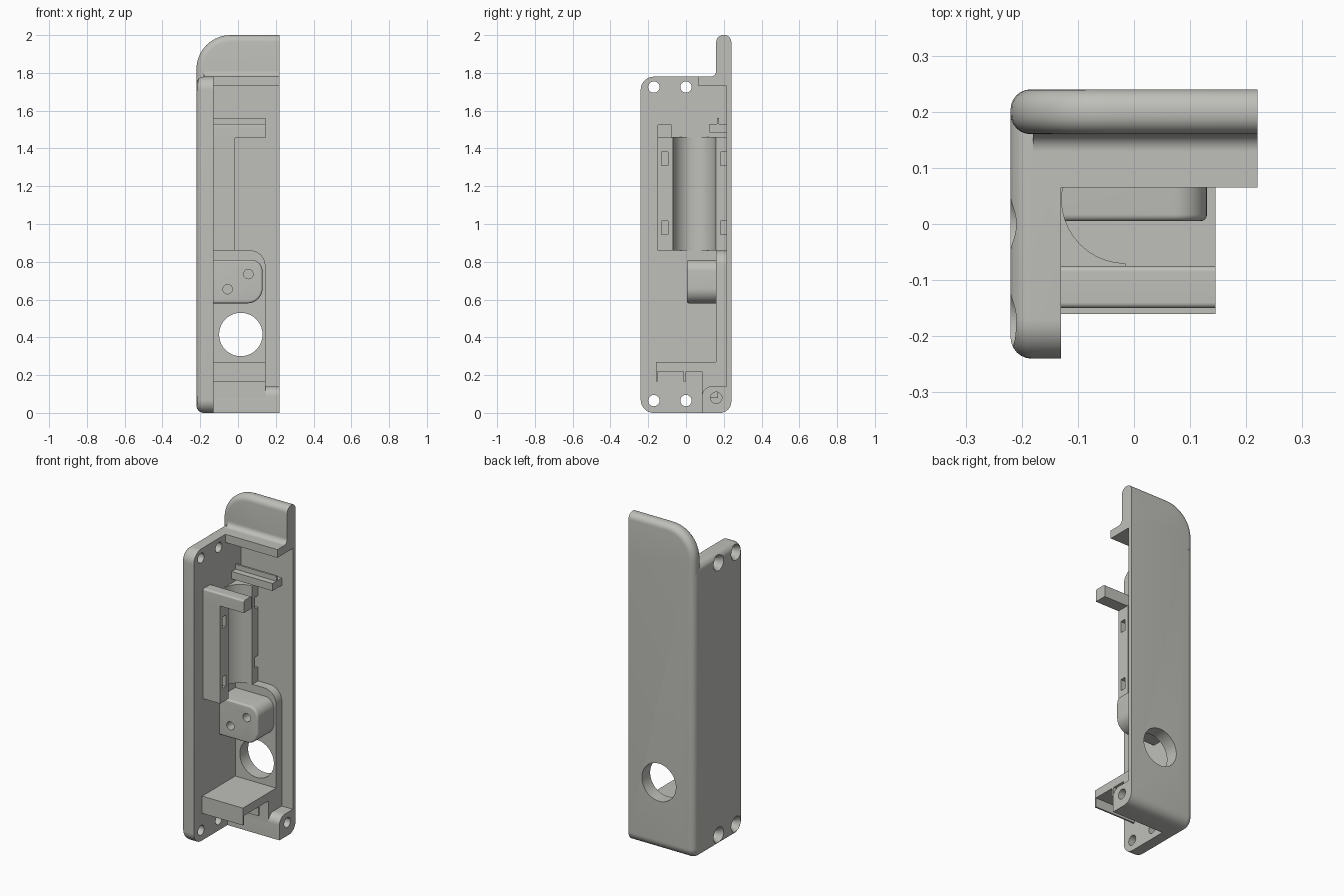
import bpy, bmesh, math
from mathutils import Vector, Matrix

if "Cube" in bpy.data.objects:
    bpy.data.objects.remove(bpy.data.objects["Cube"])

GREY = (0.52, 0.52, 0.49, 1)
mat = bpy.data.materials.new("warm grey plastic")
mat.use_nodes = True
mat.diffuse_color = GREY
mat.node_tree.nodes["Principled BSDF"].inputs["Base Color"].default_value = GREY


def rounded(points, steps=10):
    """Turn (u, v[, radius]) right-angle corners into an outline with arcs."""
    out = []
    for i, p in enumerate(points):
        c = Vector(p[:2])
        if len(p) < 3:
            new = [c]
        else:
            r = p[2]
            a = (Vector(points[i - 1][:2]) - c).normalized()
            b = (Vector(points[(i + 1) % len(points)][:2]) - c).normalized()
            mid = c + (a + b) * r
            angles = [k * math.pi / 2 / steps for k in range(steps + 1)]
            new = [mid - b * r * math.cos(t) - a * r * math.sin(t) for t in angles]
        out += [q for q in new if not out or (q - out[-1]).length > 1e-4]
    return out


def place(axis, u, v, d):
    return {"x": (d, u, v), "y": (u, d, v), "z": (u, v, d)}[axis]


def to_object(name, bm):
    bmesh.ops.recalc_face_normals(bm, faces=bm.faces)
    mesh = bpy.data.meshes.new(name)
    bm.to_mesh(mesh)
    bm.free()
    mesh.materials.append(mat)
    obj = bpy.data.objects.new(name, mesh)
    bpy.context.collection.objects.link(obj)
    return obj


def extrude(name, axis, points, lo, hi, bevel=0, pick=None):
    """Extrude an outline along an axis; round the edges whose ends all pass pick."""
    bm = bmesh.new()
    verts = [bm.verts.new(place(axis, u, v, lo)) for u, v in rounded(points)]
    face = bm.faces.new(verts)
    moved = bmesh.ops.extrude_face_region(bm, geom=[face])["geom"]
    shift = Vector(place(axis, 0, 0, hi - lo))
    bmesh.ops.translate(bm, vec=shift,
                        verts=[g for g in moved if isinstance(g, bmesh.types.BMVert)])
    bmesh.ops.recalc_face_normals(bm, faces=bm.faces)
    if bevel:
        edges = [e for e in bm.edges if all(pick(v.co) for v in e.verts)
                 and abs((e.verts[0].co - e.verts[1].co).dot(shift)) < 1e-6]
        bmesh.ops.bevel(bm, geom=edges, offset=bevel, segments=6, profile=0.5,
                        affect="EDGES", clamp_overlap=True)
    return to_object(name, bm)


def box(name, x, y, z):
    return extrude(name, "x", [(y[0], z[0]), (y[1], z[0]), (y[1], z[1]), (y[0], z[1])], *x)


def cone(axis, u, v, lo, hi, r1, r2):
    bm = bmesh.new()
    turn = {"x": Matrix.Rotation(math.pi / 2, 4, "Y"),
            "y": Matrix.Rotation(-math.pi / 2, 4, "X")}[axis]
    where = Matrix.Translation(place(axis, u, v, (lo + hi) / 2))
    bmesh.ops.create_cone(bm, cap_ends=True, segments=40, radius1=r1, radius2=r2,
                          depth=hi - lo, matrix=where @ turn)
    return to_object("cutter", bm)


def cut(obj, cutter):
    mod = obj.modifiers.new("cut", "BOOLEAN")
    mod.operation, mod.solver, mod.object = "DIFFERENCE", "EXACT", cutter
    bpy.context.view_layer.objects.active = obj
    bpy.ops.object.modifier_apply(modifier=mod.name)
    bpy.data.objects.remove(cutter)


WALL = -0.13    # inner face of the side wall
ROOT = -0.14    # where fittings sink into the side wall
REACH = 0.145   # free end of the fittings

# Housing: rounded outer shell, hollowed from the open side
housing = extrude("housing", "x",
                  [(-0.24, 0, 0.07), (0.24, 0, 0.06), (0.24, 1.78), (-0.24, 1.78, 0.07)],
                  -0.22, 0.22, 0.038, lambda c: c.x < -0.2)
cut(housing, extrude("cutter", "x",
                     [(-0.4, -0.1), (0.085, -0.1), (0.085, 0.14, 0.05), (0.16, 0.14),
                      (0.16, 0.86), (0.215, 0.86), (0.215, 1.73), (0.065, 1.73),
                      (0.065, 2), (-0.4, 2)], WALL, 0.4))
# Thin rim beside the thick lower pad
cut(housing, extrude("cutter", "y",
                     [(REACH, 0.14), (0.4, 0.14), (0.4, 0.95), (0.03, 0.95),
                      (0.03, 0.86), (REACH, 0.86, 0.08)], 0.05, 0.215))
# Countersunk screw holes
for y in (-0.17, 0):
    for z in (0.065, 1.725):
        cut(housing, cone("x", y, z, -0.3, -0.1, 0.03, 0.03))
        cut(housing, cone("x", y, z, -0.225, -0.19, 0.052, 0.03))
# Large round opening and the blind hole in the corner boss
cut(housing, cone("y", 0.015, 0.415, 0.1, 0.3, 0.115, 0.115))
cut(housing, cone("x", 0.16, 0.08, 0.1, 0.3, 0.03, 0.03))

# Upper tab with its large rounded corner and the cove at its foot
extrude("upper_tab", "y", [(-0.22, 1.735), (0.22, 1.735), (0.22, 2), (-0.22, 2, 0.18)],
        0.16, 0.24, 0.036, lambda c: c.x < 0.2 and c.z > 1.9 or c.x < -0.2 or c.z > 1.99)
extrude("tab_cove", "x", [(0.12, 1.77), (0.12, 1.78), (0.16, 1.78, 0.03), (0.16, 1.82),
                          (0.18, 1.82), (0.18, 1.77)], -0.18, 0.22)

# Cradle with a half-round trough and four slots
cradle = extrude("cradle", "z",
                 [(ROOT, -0.15), (-0.015, -0.15), (-0.015, -0.07), (-0.129, -0.07, 0.114),
                  (-0.129, 0.158, 0.114), (-0.015, 0.158), (-0.015, 0.22), (ROOT, 0.22)],
                 0.86, 1.46)
for y in ((-0.13, -0.095), (0.183, 0.214)):
    for z in (0.98, 1.345):
        cut(cradle, box("cutter", (-0.06, 0.1), y, (z - 0.035, z + 0.035)))

# Bars above the cradle
extrude("front_bar", "x", [(-0.15, 1.455), (-0.075, 1.455), (-0.075, 1.53, 0.01),
                           (-0.15, 1.53, 0.01)], ROOT, REACH)
box("back_bar", (ROOT, REACH), (0.125, 0.22), (1.485, 1.53))
box("back_bar_rib", (ROOT, REACH), (0.163, 0.175), (1.52, 1.56))

# Rounded block with two holes in its front
block = extrude("rounded_block", "y", [(ROOT, 0.58), (0.13, 0.58, 0.08),
                                       (0.13, 0.81, 0.06), (ROOT, 0.81)],
                0.005, 0.17, 0.012, lambda c: c.y < 0.01)
for x, z in ((-0.055, 0.655), (0.055, 0.735)):
    cut(block, cone("y", x, z, -0.1, 0.1, 0.025, 0.025))

# Lower shelf with two hanging lips and its support
extrude("lower_shelf", "x",
        [(-0.16, 0.165), (-0.15, 0.165), (-0.15, 0.22), (-0.012, 0.22), (-0.012, 0.165),
         (0, 0.165), (0, 0.22), (0.085, 0.22), (0.085, 0.08), (0.17, 0.08), (0.17, 0.27),
         (-0.16, 0.27)], ROOT, REACH)

# Smooth curved faces, keep crisp edges
bpy.ops.object.select_all(action="DESELECT")
for obj in bpy.context.collection.objects:
    if obj.type == "MESH":
        obj.select_set(True)
        bpy.context.view_layer.objects.active = obj
bpy.ops.object.shade_smooth_by_angle(angle=math.radians(30))
